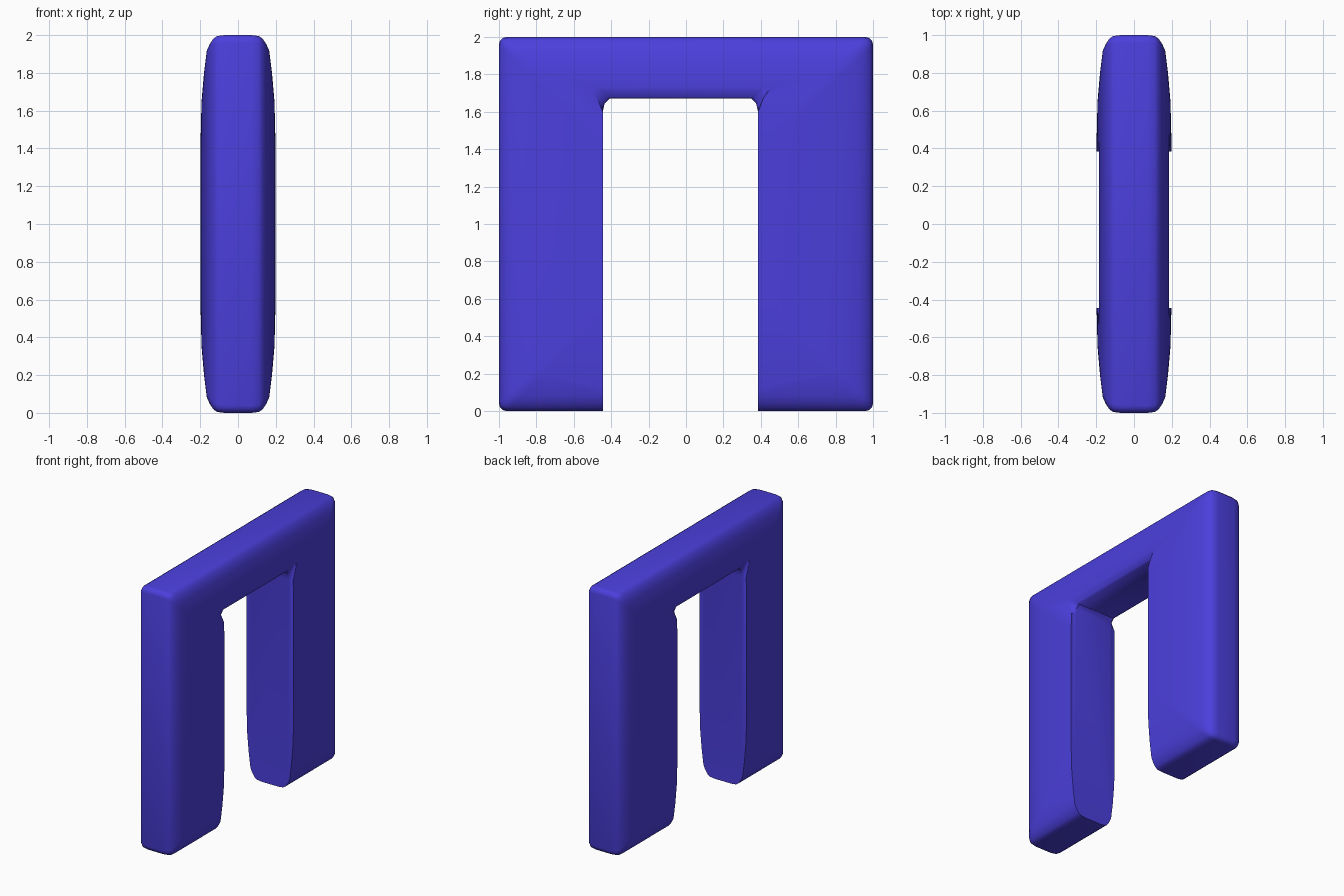
import bpy, bmesh, math

if "Cube" in bpy.data.objects:
    bpy.data.objects.remove(bpy.data.objects["Cube"], do_unlink=True)

blue = bpy.data.materials.new("violet_blue")
blue.use_nodes = True
colour = (0.07, 0.05, 0.72, 1)
blue.diffuse_color = colour
blue.node_tree.nodes["Principled BSDF"].inputs["Base Color"].default_value = colour


def loft(name, sections):
    """Skin (x, outline) sections, with capped ends; outline is a list of (y, z)."""
    bm = bmesh.new()
    rings = [[bm.verts.new((x, y, z)) for y, z in outline] for x, outline in sections]
    for a, b in zip(rings, rings[1:]):
        for i in range(len(a)):
            j = (i + 1) % len(a)
            bm.faces.new((a[i], a[j], b[j], b[i]))
    bm.faces.new(rings[0])
    bm.faces.new(rings[-1])
    bmesh.ops.recalc_face_normals(bm, faces=bm.faces)
    mesh = bpy.data.meshes.new(name)
    bm.to_mesh(mesh)
    bm.free()
    mesh.materials.append(blue)
    obj = bpy.data.objects.new(name, mesh)
    bpy.context.collection.objects.link(obj)
    return obj


def mirrored(half):
    """Mirror (x, value) pairs listed from the middle outwards."""
    return [(-x, v) for x, v in reversed(half)] + half


def rounded_square(size, radius=0.04):
    points = []
    for corner, (sy, sz) in enumerate([(1, 1), (-1, 1), (-1, -1), (1, -1)]):
        for step in range(4):
            a = math.pi / 2 * (corner + step / 3)
            c = size - radius
            points.append((sy * c + radius * math.cos(a), 1 + sz * c + radius * math.sin(a)))
    return points


def doorway(flare):
    """Opening outline; the upper edge spreads outward by the flare."""
    top = 1.67 + flare
    return [(-0.445, -0.2), (-0.445, 1.6), (-0.435 - flare, top - 0.025),
            (-0.41 - flare, top), (0.35 + flare, top), (0.375 + flare, top - 0.025),
            (0.385, 1.6), (0.385, -0.2)]


# Pillow-edged slab
slab_profile = [(0.07, 1.0), (0.11, 0.995), (0.13, 0.982), (0.148, 0.955),
                (0.165, 0.92), (0.18, 0.8), (0.193, 0.65), (0.198, 0.45)]
arch = loft("arch", mirrored([(x, rounded_square(s)) for x, s in slab_profile]))

# Opening between the legs, softened under the lintel
flares = [(0.155, 0.0), (0.17, 0.01), (0.183, 0.045), (0.22, 0.2)]
cutter = loft("opening_cutter", mirrored([(x, doorway(f)) for x, f in flares]))
cutter.hide_render = True

cut = arch.modifiers.new("opening", "BOOLEAN")
cut.operation = "DIFFERENCE"
cut.solver = "EXACT"
cut.object = cutter
bpy.ops.object.select_all(action="DESELECT")
arch.select_set(True)
bpy.context.view_layer.objects.active = arch
bpy.ops.object.modifier_apply(modifier=cut.name)
bpy.data.objects.remove(cutter, do_unlink=True)
bpy.ops.object.shade_smooth_by_angle(angle=math.radians(40))
